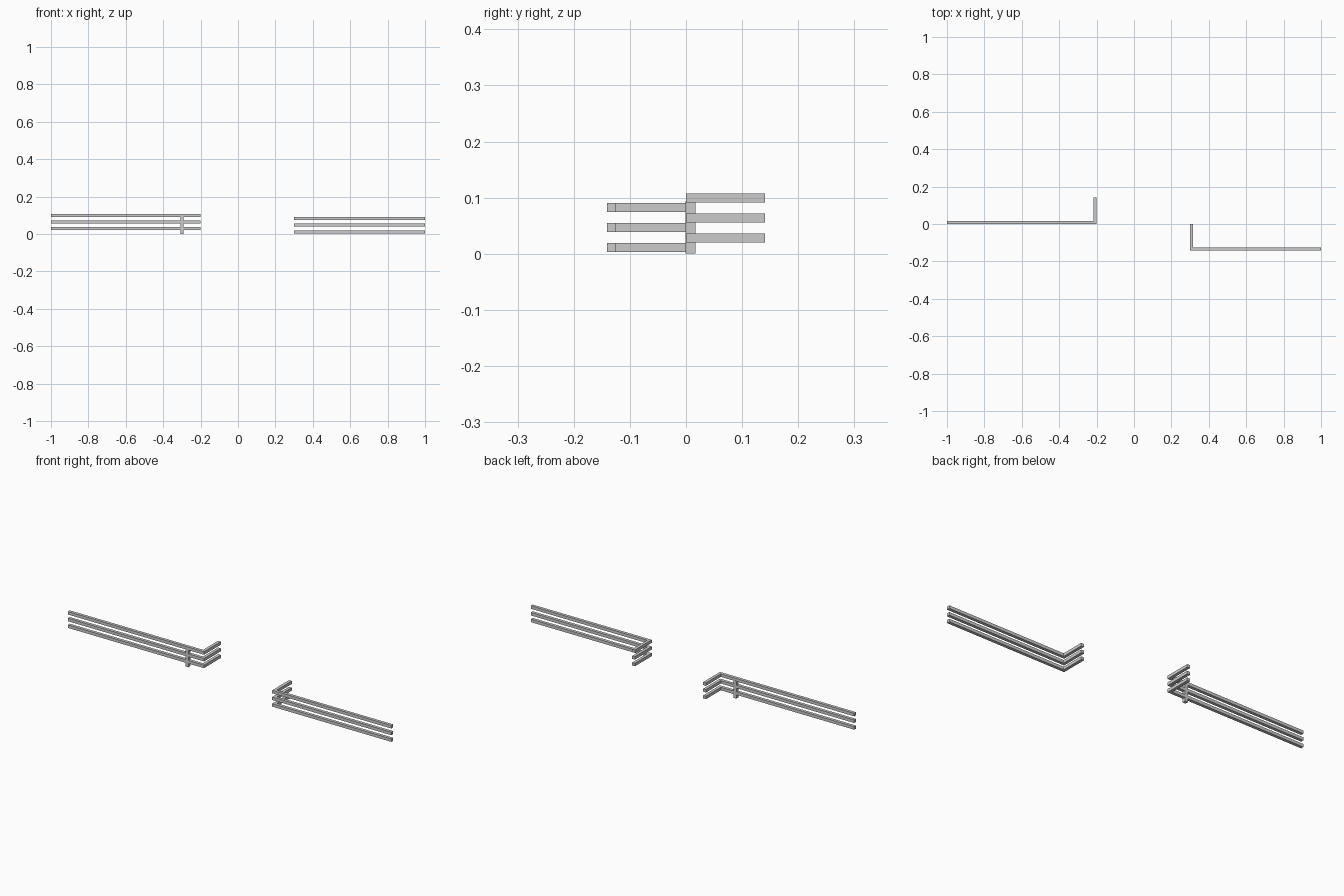
import bpy, bmesh
from mathutils import Vector

if "Cube" in bpy.data.objects:
    bpy.data.objects.remove(bpy.data.objects["Cube"])

T = 0.016  # bar thickness


def extrude_outline(name, pts, z0, z1):
    """Flat-sided bar from a plan outline."""
    bm = bmesh.new()
    face = bm.faces.new([bm.verts.new((x, y, z0)) for x, y in pts])
    ret = bmesh.ops.extrude_face_region(bm, geom=[face])
    verts = [g for g in ret["geom"] if isinstance(g, bmesh.types.BMVert)]
    bmesh.ops.translate(bm, verts=verts, vec=Vector((0, 0, z1 - z0)))
    bmesh.ops.recalc_face_normals(bm, faces=bm.faces)
    mesh = bpy.data.meshes.new(name)
    bm.to_mesh(mesh)
    bm.free()
    obj = bpy.data.objects.new(name, mesh)
    bpy.context.collection.objects.link(obj)
    return obj


# Left rails: long run along x, short return towards the back at the inner end
left = [(-1, 0), (-0.2, 0), (-0.2, 0.141), (-0.2 - T, 0.141), (-0.2 - T, T), (-1, T)]
# Right rails: long run set forward, return towards the back at the inner end
right = [(0.3, -0.141), (1, -0.141), (1, -0.141 + T), (0.3 + T, -0.141 + T),
         (0.3 + T, 0), (0.3, 0)]

for i in range(3):
    z = i * 0.0355
    extrude_outline(f"left_rail_{i + 1}", left, 0.020 + z, 0.036 + z)
    extrude_outline(f"right_rail_{i + 1}", right, 0.003 + z, 0.019 + z)

# Post joining the left rails and reaching the ground
px, e = -0.3, 0.0005
extrude_outline("left_post", [(px - T / 2, -e), (px + T / 2, -e), (px + T / 2, T + e),
                              (px - T / 2, T + e)], 0, 0.094)
